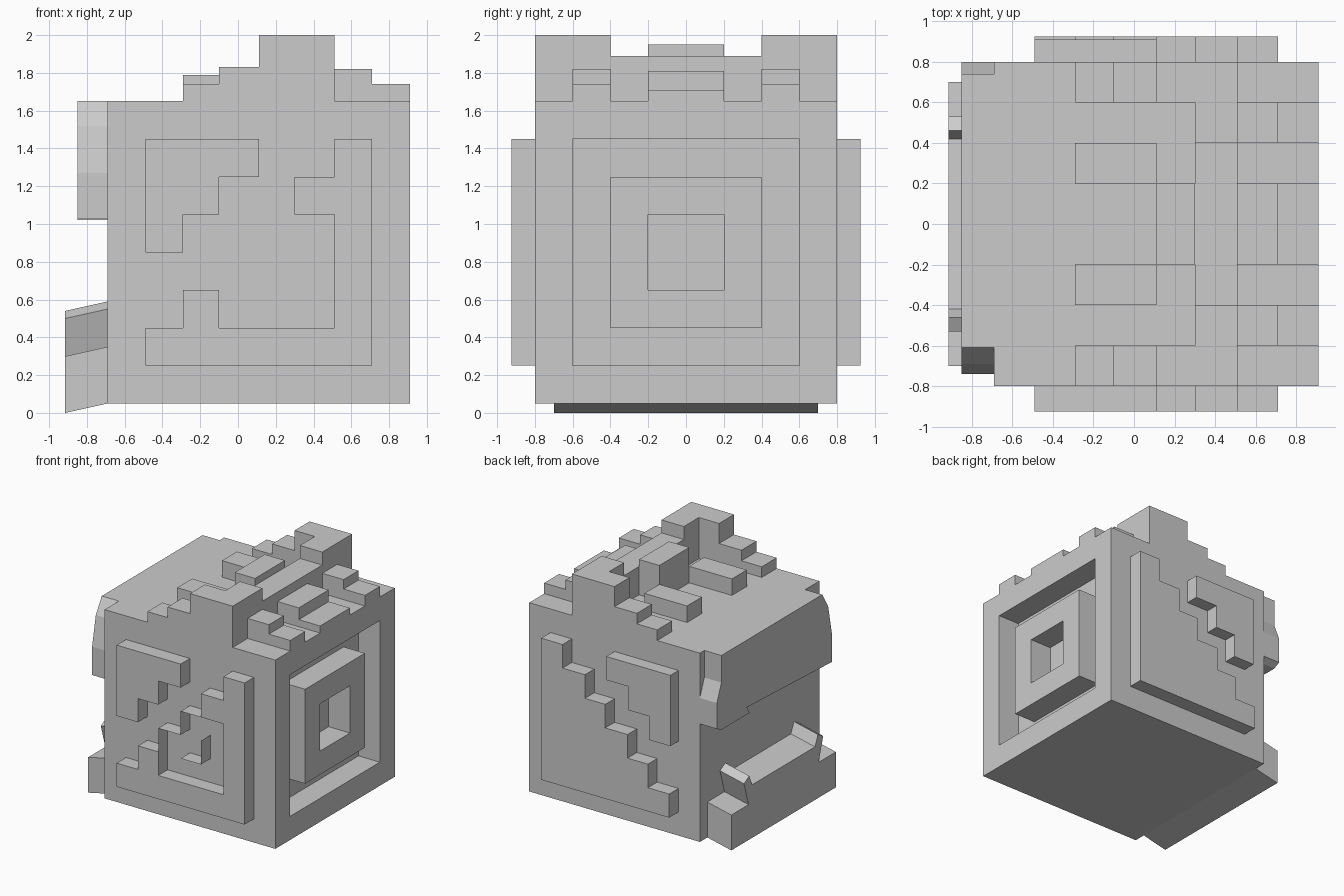
import bpy, bmesh

if "Cube" in bpy.data.objects:
    bpy.data.objects.remove(bpy.data.objects["Cube"])

grey = bpy.data.materials.new("stone grey")
grey.diffuse_color = (0.6, 0.6, 0.6, 1)
grey.use_nodes = True
grey.node_tree.nodes["Principled BSDF"].inputs["Base Color"].default_value = grey.diffuse_color


def finish(name, bm, recalc=True):
    if recalc:
        bmesh.ops.recalc_face_normals(bm, faces=bm.faces)
    me = bpy.data.meshes.new(name)
    bm.to_mesh(me)
    bm.free()
    me.materials.append(grey)
    ob = bpy.data.objects.new(name, me)
    bpy.context.collection.objects.link(ob)
    return ob


def box(name, x0, x1, y0, y1, z0, z1):
    bm = bmesh.new()
    bmesh.ops.create_cube(bm, size=1)
    for v in bm.verts:
        v.co = (x1 if v.co.x > 0 else x0, y1 if v.co.y > 0 else y0, z1 if v.co.z > 0 else z0)
    return finish(name, bm)


def prism(name, pts, d0, d1, axis, shear=0.0):
    """Extrude a 2D outline (other axis, z) along axis x or y; shear lifts the far end."""
    bm = bmesh.new()
    def ring(d, lift):
        return [bm.verts.new((d, a, z + lift) if axis == 'x' else (a, d, z + lift)) for a, z in pts]
    A, B = ring(d0, 0), ring(d1, shear)
    bm.faces.new(A)
    bm.faces.new(B[::-1])
    for i in range(len(pts)):
        j = (i + 1) % len(pts)
        bm.faces.new((A[i], A[j], B[j], B[i]))
    return finish(name, bm)


def ribbon(name, pts, y0, y1):
    """Thin open wall following a path in the xz plane."""
    bm = bmesh.new()
    rows = [(bm.verts.new((x, y0, z)), bm.verts.new((x, y1, z))) for x, z in pts]
    for (a, b), (c, d) in zip(rows, rows[1:]):
        bm.faces.new((a, b, d, c))
    return finish(name, bm, False)


def frame(name, outer, inner, x0, x1, zc=0.85):
    """Square frame standing in the yz plane."""
    bm = bmesh.new()
    def ring(x, h):
        return [bm.verts.new((x, sy * h, zc + sz * h)) for sy, sz in ((-1, -1), (1, -1), (1, 1), (-1, 1))]
    loops = [ring(x0, outer), ring(x1, outer), ring(x1, inner), ring(x0, inner)]
    for k in range(4):
        P, Q = loops[k], loops[(k + 1) % 4]
        for i in range(4):
            j = (i + 1) % 4
            bm.faces.new((P[i], P[j], Q[j], Q[i]))
    return finish(name, bm)


# Block body, with square target carved into the right side
box("body", -.69, .71, -.8, .8, .05, 1.65)
frame("right_outer_frame", .8, .6, .71, .91)
frame("right_inner_frame", .4, .2, .71, .91)

# Raised stepped patterns on front and back
corner = [(-.49, 1.45), (.11, 1.45), (.11, 1.25), (-.1, 1.25), (-.1, 1.05),
          (-.29, 1.05), (-.29, .85), (-.49, .85)]
prism("front_corner_steps", corner, -.925, -.8, 'y')
prism("back_corner_steps", corner, .8, .91, 'y')
hook = [(.51, 1.45), (.71, 1.45), (.71, .25), (-.49, .25), (-.49, .45), (-.29, .45),
        (-.29, .65), (-.1, .65), (-.1, .45), (.51, .45), (.51, 1.05), (.3, 1.05),
        (.3, 1.25), (.51, 1.25)]
prism("front_hook_relief", hook, -.925, -.8, 'y')
ribbon("front_step_edge", [(.3, 1.05), (.11, 1.05), (.11, .85), (-.1, .85), (-.1, .65)], -.925, -.8)
ribbon("front_center_edge", [(.11, .65), (.3, .65), (.3, .85)], -.925, -.8)
cols = [-.49, -.29, -.1, .11, .3, .51, .71]
stair = [(.71, .25), (-.49, .25)]
for i in range(6):
    z = .45 + .2 * i
    stair += [(cols[i], z), (cols[i + 1], z)]
prism("back_staircase", stair, .8, .925, 'y')

# Top crest: stepped pieces mirrored across y
for side, s in (("front", -1), ("back", 1)):
    def pair(name, x0, x1, a, b, top):
        y0, y1 = sorted((s * a, s * b))
        box(f"{side}_{name}", x0, x1, y0, y1, 1.65, top)
    pair("edge_step_low", -.29, -.1, .6, .8, 1.74)
    pair("edge_step_high", -.1, .11, .6, .8, 1.83)
    pair("tower", .11, .51, .6, .8, 2.0)
    pair("tower_return", .3, .51, .4, .6, 2.0)
    pair("top_bar", -.29, .11, .2, .4, 1.79)
    pair("brow_high", .51, .71, .4, .6, 1.82)
    pair("brow_low", .71, .91, .4, .6, 1.74)
box("crest_ridge", .3, .51, -.4, .4, 1.65, 1.89)
box("crest_block", .11, .3, -.2, .2, 1.65, 1.95)
box("center_brow_high", .51, .71, -.2, .2, 1.65, 1.81)
box("center_brow_low", .71, .91, -.2, .2, 1.65, 1.71)

# Broken slabs on the left side
upper = [(.74, 1.65), (-.61, 1.65), (-.69, 1.52), (-.74, 1.27), (-.74, 1.03), (-.3, 1.05),
         (.4, 1.08), (.36, 1.02), (.74, 1.02), (.8, 1.05), (.8, 1.27), (.74, 1.42)]
prism("upper_broken_slab", upper, -.85, -.69, 'x')
half = [(.7, 0), (.7, .3), (.47, .3), (.53, .5), (.46, .54), (.42, .45)]
lower = half + [(-y, z) for y, z in reversed(half)]
prism("lower_broken_slab", lower, -.915, -.69, 'x', shear=.05)
